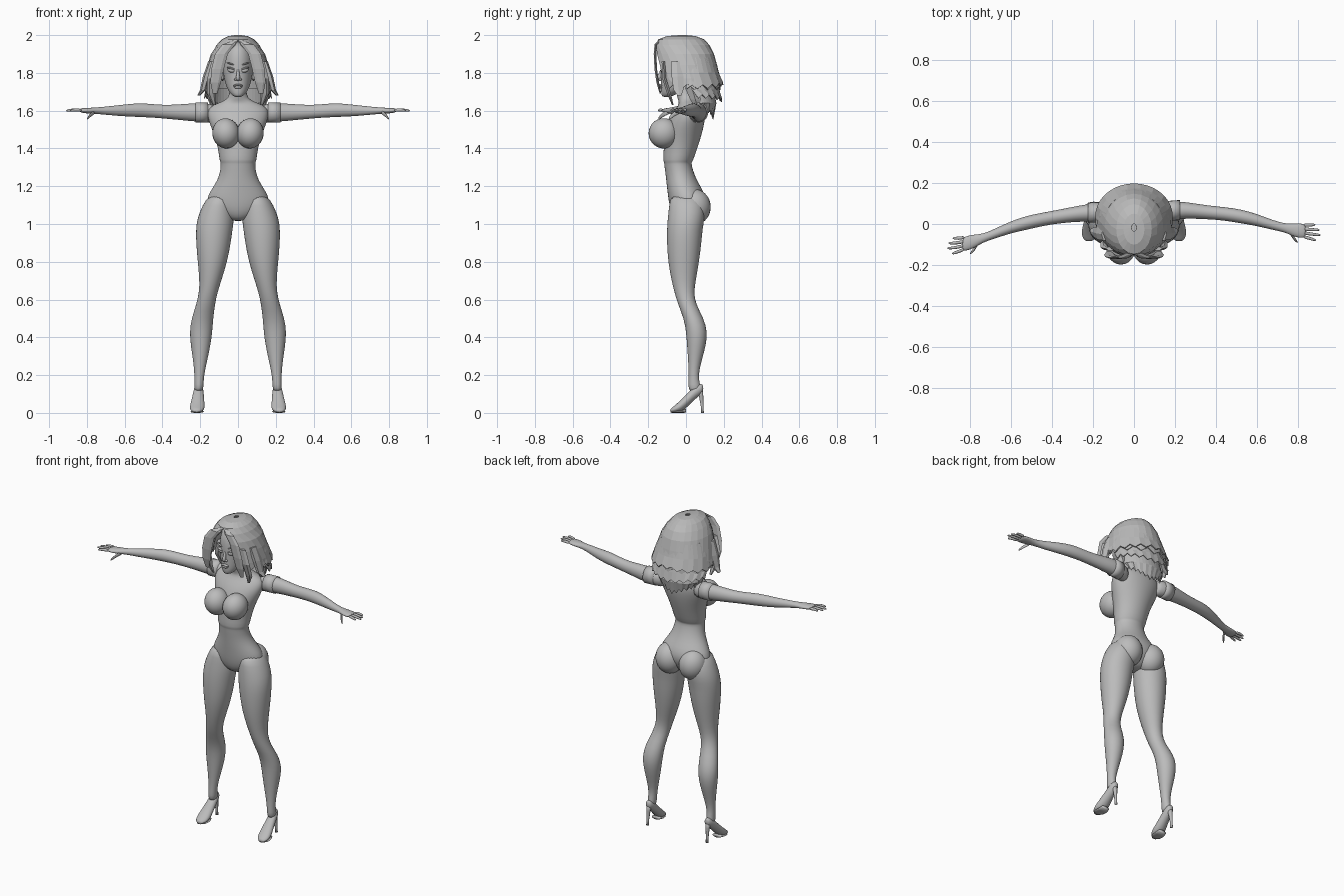
import bpy, bmesh, math
from mathutils import Vector, Matrix

X, Y, Z = Vector((1, 0, 0)), Vector((0, 1, 0)), Vector((0, 0, 1))
grey = bpy.data.materials.new("plain_grey")
grey.diffuse_color = (0.5, 0.5, 0.5, 1)


def finish(name, bm, mirror=False, smooth=True, subdiv=0, thick=0):
    bmesh.ops.recalc_face_normals(bm, faces=bm.faces[:])
    me = bpy.data.meshes.new(name)
    bm.to_mesh(me)
    bm.free()
    me.materials.append(grey)
    for p in me.polygons:
        p.use_smooth = smooth
    ob = bpy.data.objects.new(name, me)
    bpy.context.collection.objects.link(ob)
    if mirror:
        ob.modifiers.new("mirror", 'MIRROR').merge_threshold = 0.0005
    if thick:
        s = ob.modifiers.new("thickness", 'SOLIDIFY')
        s.thickness, s.offset = thick, 0
    if subdiv:
        s = ob.modifiers.new("round", 'SUBSURF')
        s.levels = s.render_levels = subdiv
    return ob


def loft(name, rings, u, v, n=16, subdiv=1, **kw):
    """Skin elliptical rings (x, y, z, radius_u, radius_v)."""
    bm = bmesh.new()
    loops = []
    for x, y, z, ru, rv in rings:
        c = Vector((x, y, z))
        loops.append([bm.verts.new(c + u * ru * math.cos(k * math.tau / n)
                                   + v * rv * math.sin(k * math.tau / n)) for k in range(n)])
    for a, b in zip(loops, loops[1:]):
        for k in range(n):
            bm.faces.new((a[k], a[(k + 1) % n], b[(k + 1) % n], b[k]))
    bm.faces.new(loops[0][::-1])
    bm.faces.new(loops[-1])
    return finish(name, bm, subdiv=subdiv, **kw)


def stack(name, rows, **kw):
    """Upright loft from (z, centre_x, radius_x, y_front, y_back)."""
    return loft(name, [(cx, (f + b) / 2, z, rx, (b - f) / 2) for z, cx, rx, f, b in rows], X, Y, **kw)


def ball(name, loc, size, tilt=0, mirror=True):
    bm = bmesh.new()
    bmesh.ops.create_uvsphere(bm, u_segments=24, v_segments=14, radius=1)
    bm.transform(Matrix.Translation(loc) @ Matrix.Rotation(tilt, 4, 'Y') @ Matrix.Diagonal((*size, 1)))
    return finish(name, bm, mirror=mirror)


def hair_sheet(name, rows, jag=0, rise=0, n=10):
    """Half shell of hair, rows (z, radius_x, y_front, y_back, opening_degrees), mirrored."""
    bm = bmesh.new()
    grid = []
    for r, (z, rx, f, b, opening) in enumerate(rows):
        line = []
        for i in range(n + 1):
            a = math.radians(opening + (180 - opening) * i / n)
            lift = (rise * math.sin(a) + jag * (i % 2)) if r == len(rows) - 1 else 0
            line.append(bm.verts.new((rx * math.sin(a), (f + b) / 2 - (b - f) / 2 * math.cos(a), z + lift)))
        grid.append(line)
    for a, b in zip(grid, grid[1:]):
        for i in range(n):
            bm.faces.new((a[i], a[i + 1], b[i + 1], b[i]))
    return finish(name, bm, mirror=True, smooth=False, thick=0.006)


# Torso, with a small step at the shirt hem
stack("torso", [
    (1.015, 0, .035, -.04, .03), (1.035, 0, .075, -.065, .06), (1.07, 0, .14, -.082, .085),
    (1.12, 0, .172, -.092, .105), (1.17, 0, .15, -.098, .095), (1.21, 0, .122, -.103, .07),
    (1.26, 0, .097, -.108, .045), (1.31, 0, .092, -.115, .03), (1.328, 0, .092, -.116, .03),
    (1.332, 0, .098, -.122, .037), (1.4, 0, .105, -.118, .06), (1.47, 0, .125, -.115, .083),
    (1.54, 0, .155, -.098, .1), (1.59, 0, .165, -.07, .102), (1.625, 0, .148, -.042, .094),
    (1.645, 0, .09, -.037, .075), (1.665, 0, .05, -.045, .052), (1.71, 0, .043, -.055, .035),
    (1.76, 0, .043, -.06, .03)], n=28)
ball("bust", (.064, -.118, 1.48), (.072, .08, .08), .15)
ball("buttock", (.082, .045, 1.09), (.083, .086, .095), .1)

# Legs
stack("leg", [
    (1.16, .095, .055, -.08, .07), (1.1, .107, .082, -.09, .1), (1.03, .118, .099, -.098, .1),
    (.97, .126, .098, -.102, .088), (.9, .13, .093, -.102, .083), (.8, .135, .079, -.096, .07),
    (.7, .146, .058, -.077, .052), (.64, .157, .05, -.062, .043), (.58, .17, .049, -.045, .05),
    (.5, .189, .058, -.012, .095), (.43, .196, .061, 0, .114), (.36, .198, .053, .005, .107),
    (.28, .2, .038, .011, .084), (.2, .205, .025, .015, .064), (.15, .207, .025, .012, .075),
    (.11, .209, .024, .015, .08)], n=20, mirror=True)

# High heeled shoes
loft("shoe", [
    (.208, .092, .13, .012, .016), (.208, .08, .128, .022, .03), (.209, .05, .11, .028, .036),
    (.212, .01, .07, .033, .036), (.215, -.025, .037, .04, .035), (.217, -.055, .022, .039, .021),
    (.219, -.077, .014, .026, .012), (.219, -.084, .011, .012, .007)], X, Z, mirror=True)
loft("shoe_heel", [(.208, .07, .135, .02, .02), (.209, .08, .09, .012, .012),
                   (.21, .086, .03, .008, .007), (.21, .087, .0, .009, .008)],
     X, Y, n=10, subdiv=0, mirror=True)
loft("shoe_sole", [(.215, .0, .012, .028, .011), (.216, -.03, .006, .036, .006),
                   (.218, -.06, .005, .033, .005), (.219, -.082, .005, .014, .004)],
     X, Z, n=12, subdiv=0, mirror=True)

# Arms sweep forward by a different amount on each side
arm_shape = [(.1, 1.58, .04, .05), (.16, 1.588, .047, .05), (.22, 1.591, .044, .05),
             (.29, 1.592, .038, .044), (.37, 1.593, .034, .037), (.44, 1.598, .033, .036),
             (.52, 1.604, .035, .038), (.6, 1.601, .03, .032), (.68, 1.6, .024, .024),
             (.74, 1.6, .021, .018), (.775, 1.6, .033, .016), (.815, 1.6, .037, .014),
             (.84, 1.602, .032, .01)]
sweeps = {1: ("left", [.05, .063, .068, .064, .056, .05, .038, .02, -.006, -.02, -.028, -.033, -.035]),
          -1: ("right", [.05, .058, .055, .048, .036, .024, .007, -.015, -.048, -.07, -.083, -.094, -.1])}
for side, (word, ys) in sweeps.items():
    loft(word + "_arm", [(side * x, y, z, ry, rz) for (x, z, ry, rz), y in zip(arm_shape, ys)], Y, Z)
    # Short sleeve
    loft(word + "_sleeve", [(side * x, y, 1.59, .049, .053) for x, y in
                            ((.16, ys[1]), (.19, (ys[1] + ys[2]) / 2), (.225, ys[2]))],
         Y, Z, n=20, subdiv=0)
    # Four fingers and a thumb
    for k, reach in enumerate((.888, .91, .905, .885)):
        off = (k - 1.5) * .019
        tip = ys[-1] - .006 + off * 1.3
        loft(f"{word}_finger_{k + 1}", [
            (side * .825, ys[-2] + off, 1.601, .01, .01),
            (side * .86, (ys[-1] + off + tip) / 2, 1.605, .0085, .009),
            (side * (reach - .006), tip, 1.601, .007, .007),
            (side * reach, tip, 1.6, .003, .003)], Y, Z, n=8)
    loft(word + "_thumb", [
        (side * .755, ys[9] - .01, 1.595, .012, .013), (side * .775, ys[10] - .036, 1.583, .011, .012),
        (side * .79, ys[10] - .052, 1.567, .009, .01), (side * .8, ys[10] - .062, 1.556, .004, .005)],
        Y, Z, n=8)

# Head and face
stack("head", [
    (1.672, 0, .015, -.122, -.085), (1.682, 0, .034, -.13, -.06), (1.71, 0, .055, -.133, -.01),
    (1.75, 0, .07, -.134, .05), (1.8, 0, .08, -.134, .085), (1.86, 0, .083, -.136, .1),
    (1.92, 0, .075, -.125, .09), (1.955, 0, .05, -.095, .06), (1.965, 0, .02, -.05, .02)], n=24)
loft("nose", [(0, -.128, 1.825, .006, .005), (0, -.136, 1.795, .008, .009),
              (0, -.144, 1.77, .013, .014), (0, -.136, 1.757, .01, .006)], X, Y, n=10)
ball("nostril", (.012, -.136, 1.766), (.008, .009, .007))
ball("upper_lip", (.009, -.134, 1.735), (.018, .011, .006), .2)
ball("lower_lip", (0, -.132, 1.724), (.021, .013, .008), mirror=False)
ball("eye", (.035, -.122, 1.813), (.021, .012, .011), -.2)
ball("eyelid", (.035, -.121, 1.823), (.024, .014, .006), -.25)
ball("eyebrow", (.038, -.124, 1.848), (.024, .008, .004), -.3)
ball("ear", (.081, -.01, 1.79), (.01, .022, .033))

# Hair: crown shell open over the face, then ragged layers down the back
hair_sheet("hair_crown", [
    (1.997, .012, -.035, .0, 0), (1.992, .05, -.1, .05, 0), (1.975, .085, -.145, .095, 0),
    (1.945, .112, -.158, .122, 8), (1.9, .14, -.166, .145, 26), (1.84, .16, -.167, .162, 36),
    (1.77, .178, -.16, .178, 40), (1.71, .186, -.15, .18, 48)], jag=.03)
hair_sheet("hair_layer_upper", [(1.88, .14, -.12, .148, 75), (1.8, .168, -.12, .172, 75),
                                (1.735, .186, -.12, .195, 78)], jag=.02, rise=-.02)
hair_sheet("hair_layer_middle", [(1.78, .15, -.1, .155, 85), (1.71, .17, -.1, .175, 88),
                                 (1.645, .178, -.08, .188, 95)], jag=.02, rise=.02)
hair_sheet("hair_layer_lower", [(1.72, .13, -.06, .14, 90), (1.64, .145, -.06, .158, 100),
                                (1.555, .13, -.04, .142, 110)], jag=.02, rise=.05)

# Loose locks framing the face and flicking out at the sides
locks = {
    "hair_parting_lock": [(.012, -.14, 1.972, .014, .008), (.05, -.16, 1.95, .034, .008),
                          (.088, -.164, 1.9, .034, .008), (.108, -.16, 1.82, .033, .008),
                          (.118, -.15, 1.75, .028, .008), (.122, -.135, 1.69, .012, .005)],
    "hair_cheek_lock": [(.11, -.12, 1.86, .03, .01), (.135, -.115, 1.77, .028, .012),
                        (.14, -.09, 1.69, .024, .012), (.125, -.07, 1.63, .008, .005)],
    "hair_side_lock": [(.14, -.05, 1.86, .018, .035), (.168, -.045, 1.78, .018, .036),
                       (.185, -.04, 1.71, .016, .03), (.208, -.035, 1.68, .008, .012)],
    "hair_neck_lock": [(.13, .02, 1.8, .022, .04), (.15, .03, 1.72, .022, .04),
                       (.14, .05, 1.66, .02, .032), (.13, .06, 1.61, .008, .012)]}
for name, rings in locks.items():
    loft(name, rings, X, Y, n=6, subdiv=0, smooth=False, mirror=True)
